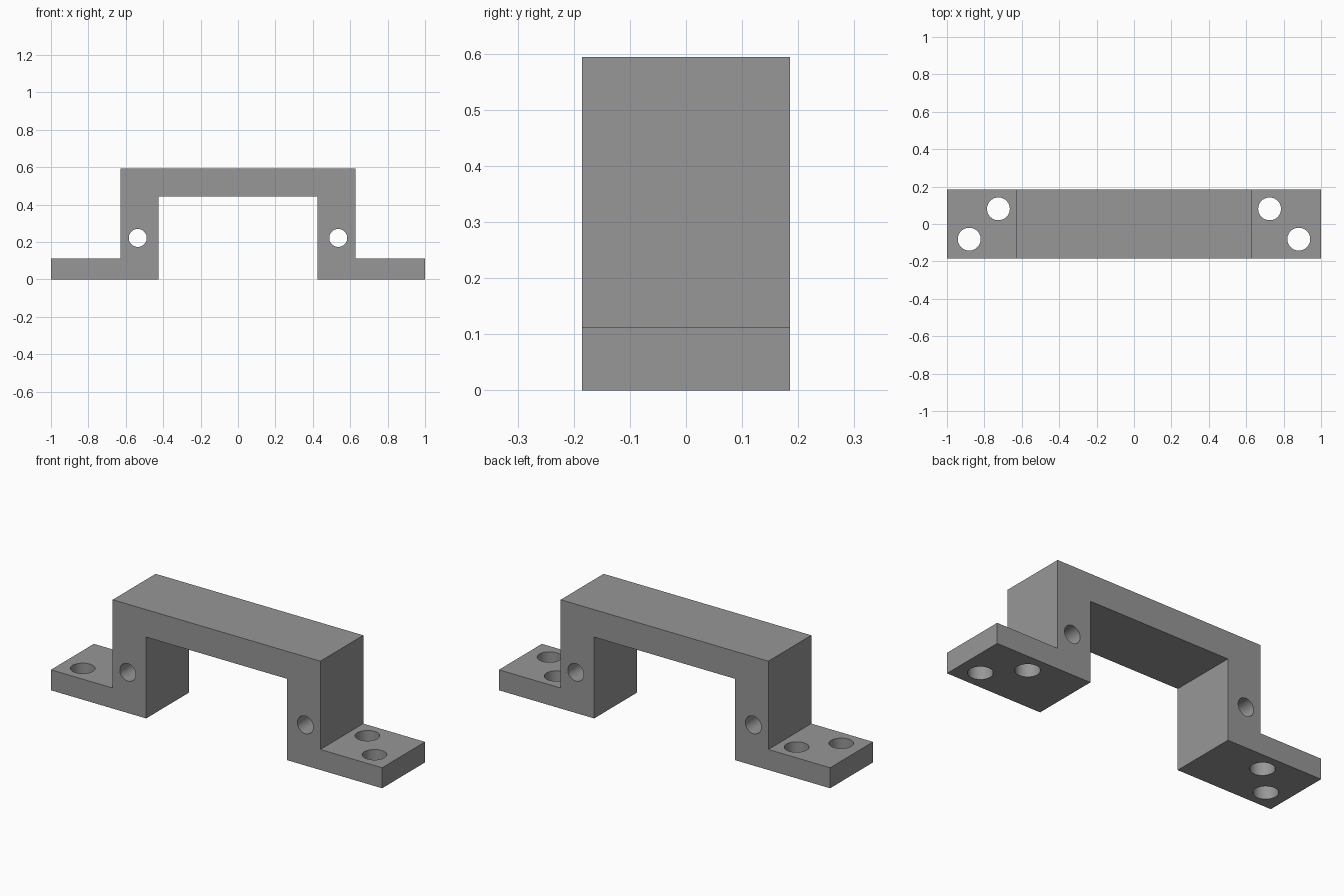
import bpy, bmesh, math
from mathutils import Matrix

if "Cube" in bpy.data.objects:
    bpy.data.objects.remove(bpy.data.objects["Cube"])

HALF_DEPTH = 0.185

grey = bpy.data.materials.new("plain grey")
grey.diffuse_color = (0.31, 0.31, 0.31, 1)
grey.use_nodes = True
grey.node_tree.nodes["Principled BSDF"].inputs["Base Color"].default_value = grey.diffuse_color


def make_object(name, bm):
    bmesh.ops.recalc_face_normals(bm, faces=bm.faces)
    mesh = bpy.data.meshes.new(name)
    bm.to_mesh(mesh)
    bm.free()
    ob = bpy.data.objects.new(name, mesh)
    bpy.context.collection.objects.link(ob)
    return ob


# Bracket: half profile mirrored about x = 0, extruded along y
half = [(0.425, 0.444), (0.425, 0), (1, 0), (1, 0.112), (0.627, 0.112), (0.627, 0.594)]
profile = half + [(-x, z) for x, z in reversed(half)]
bm = bmesh.new()
face = bm.faces.new([bm.verts.new((x, -HALF_DEPTH, z)) for x, z in profile])
ext = bmesh.ops.extrude_face_region(bm, geom=[face])
bmesh.ops.translate(bm, vec=(0, 2 * HALF_DEPTH, 0),
                    verts=[v for v in ext["geom"] if isinstance(v, bmesh.types.BMVert)])
bracket = make_object("bracket", bm)
bracket.data.materials.append(grey)

# Hole cutters: two vertical screw holes per foot, one cross hole per leg
bm = bmesh.new()
for side in (-1, 1):
    for x, y in ((0.725, 0.081), (0.881, -0.081)):
        bmesh.ops.create_cone(bm, cap_ends=True, segments=48, radius1=0.061, radius2=0.061,
                              depth=0.3, matrix=Matrix.Translation((side * x, y, 0.05)))
    bmesh.ops.create_cone(bm, cap_ends=True, segments=48, radius1=0.048, radius2=0.048, depth=0.6,
                          matrix=Matrix.Translation((side * 0.536, 0, 0.222))
                          @ Matrix.Rotation(math.pi / 2, 4, 'X'))
cutter = make_object("hole_cutters", bm)
cutter.data.materials.append(grey)
cutter.hide_render = True
cutter.hide_set(True)

# Drill the holes, then smooth only the bores
cut = bracket.modifiers.new("holes", 'BOOLEAN')
cut.operation = 'DIFFERENCE'
cut.solver = 'EXACT'
cut.object = cutter
bpy.context.view_layer.objects.active = bracket
bracket.select_set(True)
bpy.ops.object.modifier_apply(modifier=cut.name)
bpy.ops.object.shade_smooth_by_angle(angle=math.radians(30))
bpy.data.objects.remove(cutter)
